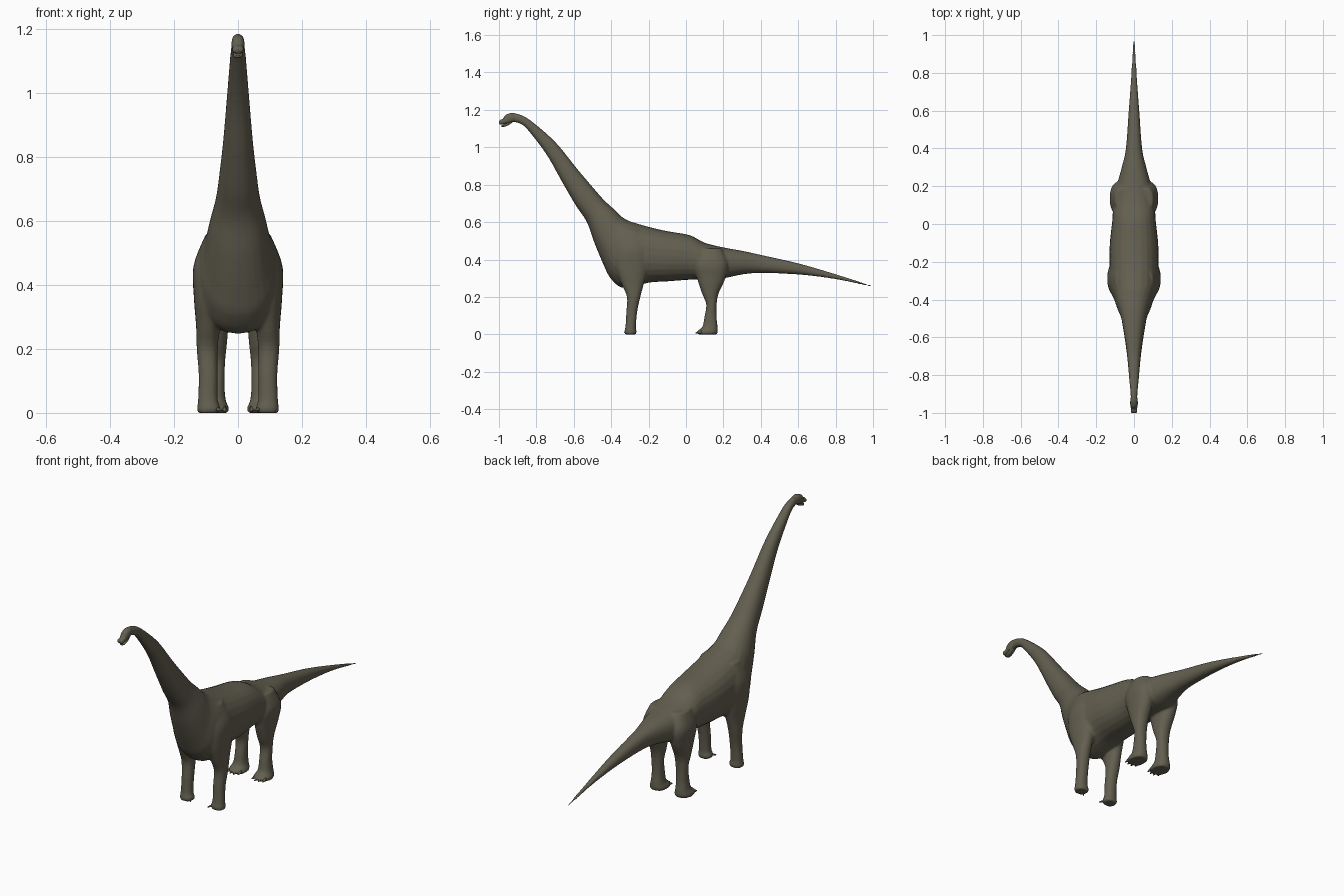
import bpy, bmesh, math
from mathutils import Vector

cube = bpy.data.objects.get("Cube")
if cube:
    bpy.data.objects.remove(cube)

hide = bpy.data.materials.new("olive_brown_hide")
hide.use_nodes = True
hide.diffuse_color = (0.125, 0.115, 0.08, 1)
bsdf = next(n for n in hide.node_tree.nodes if n.type == 'BSDF_PRINCIPLED')
bsdf.inputs["Base Color"].default_value = hide.diffuse_color
bsdf.inputs["Roughness"].default_value = 0.8


def smooth_rows(rows, steps):
    """Spline through the section rows."""
    rows = [Vector(r) for r in rows]
    out = []
    for i in range(len(rows) - 1):
        b, c = rows[i], rows[i + 1]
        a, d = rows[max(i - 1, 0)], rows[min(i + 2, len(rows) - 1)]
        for s in range(steps):
            t = s / steps
            out.append(0.5 * (2 * b + (c - a) * t + (2 * a - 5 * b + 4 * c - d) * t ** 2
                              + (3 * b - a - 3 * c + d) * t ** 3))
    return out + [rows[-1]]


def loft(bm, rows, side=1, sides=24, steps=5, square=0.9):
    """Skin oval sections: centre x, upper y z, lower y z, half width."""
    def bulge(v):
        return math.copysign(abs(v) ** square, v)
    rings = []
    for x, ya, za, yb, zb, w in smooth_rows(rows, steps):
        mid = Vector((x * side, (ya + yb) / 2, (za + zb) / 2))
        up = Vector((0, ya - yb, za - zb)) / 2
        ring = []
        for k in range(sides):
            a = math.tau * k / sides
            ring.append(bm.verts.new(mid + Vector((w * bulge(math.cos(a)), 0, 0))
                                     + up * bulge(math.sin(a))))
        rings.append(ring)
    for p, q in zip(rings, rings[1:]):
        for k in range(sides):
            n = (k + 1) % sides
            bm.faces.new((p[k], p[n], q[n], q[k]))
    bm.faces.new(rings[0])
    bm.faces.new(rings[-1])


def finish(name, bm):
    bmesh.ops.recalc_face_normals(bm, faces=bm.faces)
    for f in bm.faces:
        f.smooth = True
    mesh = bpy.data.meshes.new(name)
    bm.to_mesh(mesh)
    bm.free()
    mesh.materials.append(hide)
    obj = bpy.data.objects.new(name, mesh)
    bpy.context.collection.objects.link(obj)
    return obj


def limb_rows(sections):
    """Level sections: z, centre x, centre y, half width, half length."""
    return [(x, y + l, z, y - l, z, w) for z, x, y, w, l in sections]


def claw(bm, base, tip, radius):
    """Tapered toe from base to tip."""
    base, tip = Vector(base), Vector(tip)
    way = tip - base
    turn = way.to_track_quat('Z', 'Y').to_matrix().to_4x4()
    turn.translation = (base + tip) / 2
    bmesh.ops.create_cone(bm, cap_ends=True, segments=12, radius1=radius,
                          radius2=radius * 0.2, depth=way.length, matrix=turn)


# Tail, trunk and neck sections, from tail tip to nape
trunk = [
    (1.0, .259, 1.0, .252, .004), (.8, .322, .8, .295, .014),
    (.6, .38, .6, .32, .028), (.4, .425, .4, .328, .043),
    (.3, .447, .3, .32, .065), (.2, .465, .2, .30, .092),
    (.1, .49, .1, .295, .11), (.02, .53, .02, .292, .115),
    (-.1, .552, -.1, .283, .128), (-.2, .575, -.2, .276, .13),
    (-.3, .605, -.33, .247, .133), (-.33, .62, -.4, .295, .12),
    (-.35, .635, -.44, .37, .105), (-.38, .665, -.49, .49, .09),
    (-.44, .72, -.53, .6, .07), (-.51, .8, -.59, .69, .058),
    (-.59, .895, -.66, .81, .046), (-.7, 1.03, -.745, .96, .034),
    (-.83, 1.143, -.845, 1.092, .024), (-.89, 1.176, -.885, 1.125, .019),
    (-.93, 1.183, -.925, 1.137, .017)]

# Legs, from sole to the muscle inside the trunk
front_leg = limb_rows([
    (0, .093, -.297, .033, .03), (.015, .091, -.297, .037, .033),
    (.04, .094, -.296, .031, .028), (.12, .093, -.29, .03, .029),
    (.2, .096, -.28, .033, .036), (.27, .093, -.285, .038, .06),
    (.36, .086, -.29, .052, .09), (.46, .08, -.29, .059, .095),
    (.56, .06, -.3, .04, .06)])
hind_leg = limb_rows([
    (0, .073, .116, .042, .05), (.015, .073, .114, .045, .056),
    (.04, .073, .128, .035, .041), (.09, .072, .131, .03, .033),
    (.16, .072, .136, .032, .028), (.22, .072, .13, .038, .045),
    (.3, .074, .135, .046, .076), (.38, .075, .135, .053, .09),
    (.46, .06, .13, .04, .06)])

bm = bmesh.new()
loft(bm, [(0,) + r for r in trunk])
for side in (-1, 1):
    loft(bm, front_leg, side)
    loft(bm, hind_leg, side)
body = finish("body_and_legs", bm)
blend = body.modifiers.new("blend", 'REMESH')
blend.mode = 'VOXEL'
blend.voxel_size = 0.006
blend.use_smooth_shade = True
soften = body.modifiers.new("soften", 'SMOOTH')
soften.factor = 0.5
soften.iterations = 6

# Head with blunt snout
bm = bmesh.new()
loft(bm, [(0, -.905, 1.18, -.9, 1.135, .014), (0, -.935, 1.183, -.922, 1.136, .019),
          (0, -.965, 1.172, -.942, 1.128, .02), (0, -.98, 1.152, -.965, 1.125, .017),
          (0, -.994, 1.146, -.988, 1.122, .017), (0, -1.0, 1.138, -.998, 1.124, .013)])
finish("head", bm)

# Lower jaw, slightly open
bm = bmesh.new()
loft(bm, [(0, -.93, 1.145, -.928, 1.133, .013), (0, -.955, 1.132, -.95, 1.118, .015),
          (0, -.978, 1.121, -.974, 1.109, .014), (0, -.988, 1.117, -.986, 1.11, .008)], sides=16)
finish("lower_jaw", bm)

# Toes and claws
for side, label in ((1, "left"), (-1, "right")):
    bm = bmesh.new()
    for i in range(4):
        spread = (i - 1.5) * .022
        reach = .046 + abs(spread) * .4
        claw(bm, (side * (.073 + spread * .8), .09, .014),
             (side * (.073 + spread), reach, .007), .012)
    finish(label + "_hind_toes", bm)
    bm = bmesh.new()
    claw(bm, (side * .075, -.305, .014), (side * .05, -.33, .008), .009)
    finish(label + "_front_claw", bm)
